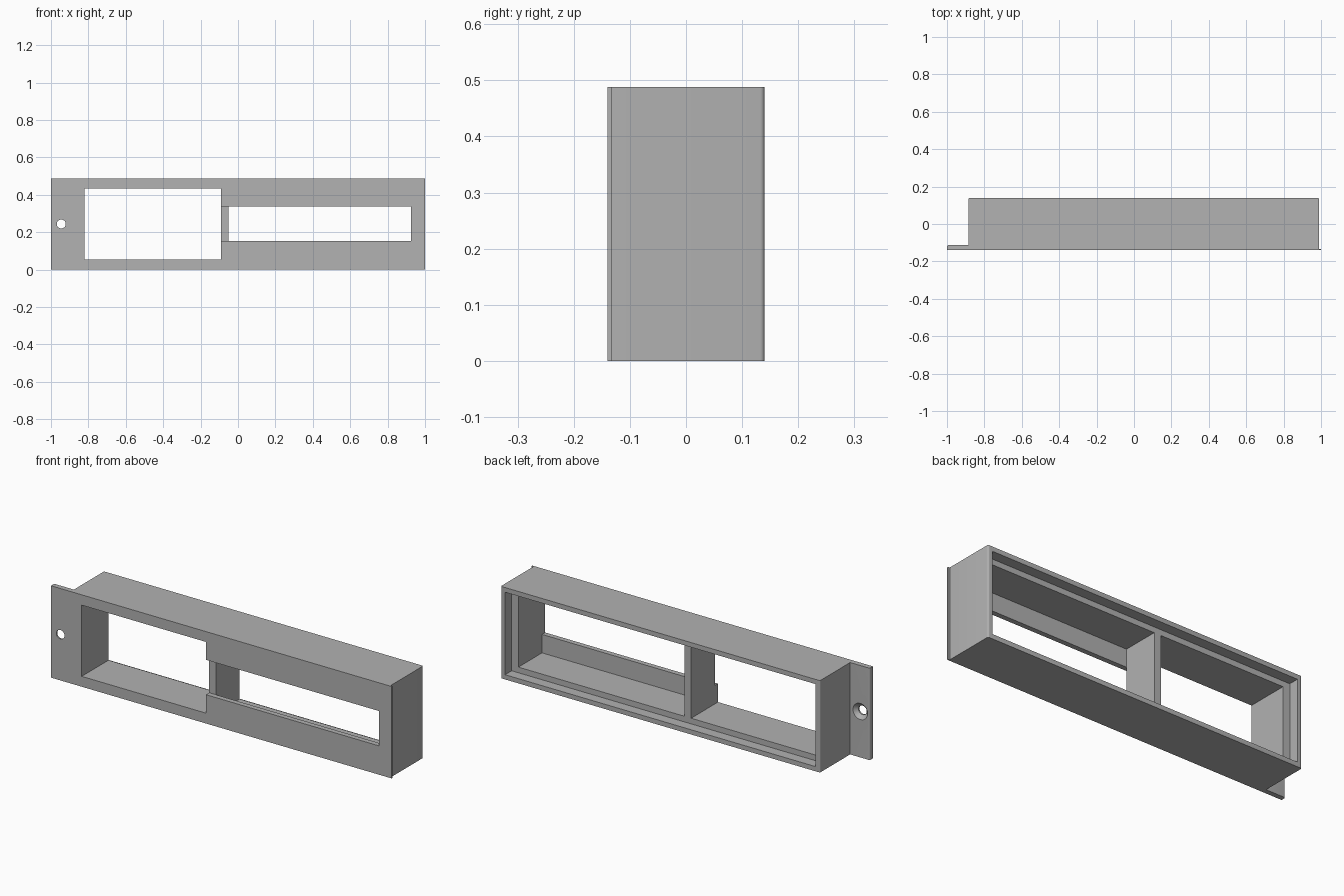
import bpy
import bmesh
import math
from mathutils import Matrix

cube = bpy.data.objects.get("Cube")
if cube:
    bpy.data.objects.remove(cube, do_unlink=True)

# Key dimensions
FRONT, PLATE_BACK, STEP, BACK = -0.14, -0.113, 0.085, 0.14
LEFT, RIGHT, HEIGHT = -0.885, 0.99, 0.488
RIM, WALL = 0.025, 0.065
FLOOR, CEILING = 0.055, HEIGHT - 0.055
PAST = 0.3

grey = bpy.data.materials.new("plain grey")
grey.use_nodes = True
colour = (0.445, 0.445, 0.445, 1)
grey.diffuse_color = colour
grey.node_tree.nodes["Principled BSDF"].inputs["Base Color"].default_value = colour


def to_object(name, bm):
    mesh = bpy.data.meshes.new(name)
    bmesh.ops.recalc_face_normals(bm, faces=bm.faces)
    bm.to_mesh(mesh)
    bm.free()
    mesh.materials.append(grey)
    obj = bpy.data.objects.new(name, mesh)
    bpy.context.collection.objects.link(obj)
    return obj


def cut(target, cutter):
    """Subtract the cutter from the target and discard it."""
    cutter.hide_render = True
    bpy.context.view_layer.objects.active = target
    mod = target.modifiers.new("cut", "BOOLEAN")
    mod.operation = "DIFFERENCE"
    mod.solver = "EXACT"
    mod.object = cutter
    bpy.ops.object.modifier_apply(modifier=mod.name)
    bpy.data.objects.remove(cutter, do_unlink=True)


def box(name, x, y, z):
    bm = bmesh.new()
    bmesh.ops.create_cube(bm, size=1)
    for v in bm.verts:
        v.co = [r[0] if c < 0 else r[1] for c, r in zip(v.co, (x, y, z))]
    return to_object(name, bm)


def drill(name, x, z, profile):
    """Lathe (radius, y) points around an axis running front to back."""
    bm = bmesh.new()
    n = 32
    rings = [[bm.verts.new((x + r * math.cos(2 * math.pi * i / n), y,
                            z + r * math.sin(2 * math.pi * i / n))) for i in range(n)]
             for r, y in profile]
    for a, b in zip(rings, rings[1:]):
        for i in range(n):
            j = (i + 1) % n
            bm.faces.new((a[i], a[j], b[j], b[i]))
    bm.faces.new(rings[0])
    bm.faces.new(rings[-1])
    return to_object(name, bm)


# Body: plan outline with mounting flange on one end and a thin lip on the other
outline = [(-1, FRONT), (1, FRONT), (1, -0.133), (RIGHT, -0.133), (RIGHT, BACK),
           (LEFT, BACK), (LEFT, PLATE_BACK), (-1, PLATE_BACK)]
bm = bmesh.new()
base = bm.faces.new([bm.verts.new((x, y, 0)) for x, y in outline])
top = bmesh.ops.extrude_face_region(bm, geom=[base])
bmesh.ops.translate(bm, vec=(0, 0, HEIGHT),
                    verts=[g for g in top["geom"] if isinstance(g, bmesh.types.BMVert)])

# Rounded upright edges at the back and on the flange tip
round_corners = [(RIGHT, BACK), (LEFT, BACK), (-1, PLATE_BACK)]


def is_rounded(edge):
    a, b = (v.co for v in edge.verts)
    return abs(a.z - b.z) > 0.1 and any(
        abs(a.x - x) + abs(a.y - y) < 0.001 for x, y in round_corners)


bmesh.ops.bevel(bm, geom=[e for e in bm.edges if is_rounded(e)], offset=0.008,
                segments=4, profile=0.5, affect="EDGES")
body = to_object("housing_frame", bm)

# Rear recess, then the two bays with the divider left between them
cut(body, box("rear_recess", (LEFT + RIM, RIGHT - RIM), (STEP, PAST), (RIM, HEIGHT - RIM)))
cut(body, box("large_bay", (LEFT + WALL, -0.09), (-PAST, PAST), (FLOOR, CEILING)))
cut(body, box("long_bay", (-0.05, RIGHT - WALL), (PLATE_BACK, PAST), (FLOOR, CEILING)))

# Front slot, open to the large bay in front of the divider
cut(body, box("front_slot", (-0.12, RIGHT - WALL), (-PAST, PLATE_BACK), (0.153, 0.338)))

# Countersunk screw hole in the flange
cut(body, drill("screw_hole", -0.945, HEIGHT / 2,
                [(0.024, -0.2), (0.024, -0.132), (0.043, PLATE_BACK), (0.043, -0.08)]))

# Smooth the rounded edges, keep the rest sharp
bpy.ops.object.select_all(action="DESELECT")
body.select_set(True)
bpy.context.view_layer.objects.active = body
bpy.ops.object.shade_smooth_by_angle(angle=math.radians(30))
